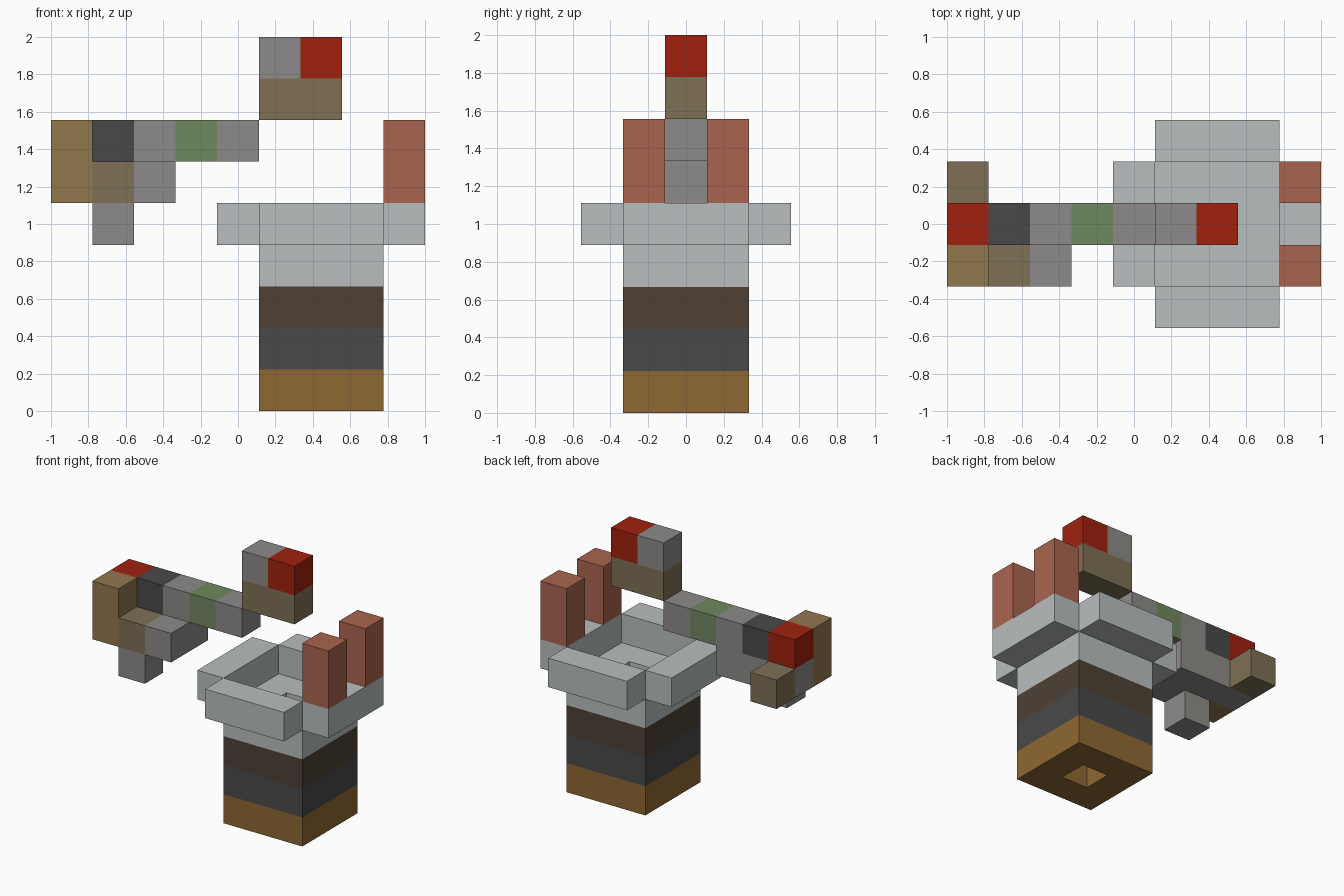
import bpy
import bmesh
from mathutils import Vector

default = bpy.data.objects.get("Cube")
if default:
    bpy.data.objects.remove(default)

UNIT = 2 / 9                             # side of one block
ORIGIN = Vector((-1, -2.5 * UNIT, 0))    # corner of the block grid


def linear(c):
    c /= 255
    return c / 12.92 if c <= 0.04045 else ((c + 0.055) / 1.055) ** 2.4


def material(name, *rgb):
    mat = bpy.data.materials.new(name)
    colour = (*[linear(c) for c in rgb], 1)
    mat.diffuse_color = colour
    mat.use_nodes = True
    bsdf = mat.node_tree.nodes["Principled BSDF"]
    bsdf.inputs["Base Color"].default_value = colour
    bsdf.inputs["Roughness"].default_value = 0.9
    return mat


PALE = material("pale grey", 185, 190, 190)
GREY = material("stone grey", 141, 139, 136)
DARK = material("dark grey", 73, 73, 73)
UMBER = material("dark brown", 78, 64, 53)
GOLD = material("golden brown", 142, 104, 50)
TAN = material("tan", 146, 120, 78)
TAUPE = material("taupe", 126, 112, 85)
GREEN = material("moss green", 111, 136, 95)
RED = material("red", 160, 33, 14)
CLAY = material("clay", 170, 100, 78)


def box(colour, x, y, z, nx=1, ny=1, nz=1):
    """Blocks of one colour, from a grid corner and a size in blocks."""
    return {(i, j, k): colour for i in range(x, x + nx)
            for j in range(y, y + ny) for k in range(z, z + nz)}


parts = {}

# hollow square tower in four coloured layers
tower = {}
for level, colour in enumerate((GOLD, DARK, UMBER, PALE)):
    tower |= box(colour, 5, 1, level, 3, 3)
    del tower[6, 2, level]
parts["tower"] = tower

# four overhanging bars around the open top
parts["rim_right"] = box(PALE, 4, 1, 4, ny=3)
parts["rim_left"] = box(PALE, 8, 1, 4, ny=3)
parts["rim_front"] = box(PALE, 5, 0, 4, nx=3)
parts["rim_back"] = box(PALE, 5, 4, 4, nx=3)

# twin posts standing on the rim
parts["front_post"] = box(CLAY, 8, 1, 5, nz=2)
parts["back_post"] = box(CLAY, 8, 3, 5, nz=2)

# floating beam with its lower course
beam = box(GREY, 0, 2, 5, nx=3)
for x, colour in enumerate((RED, DARK, GREY, GREEN, GREY)):
    beam |= box(colour, x, 2, 6)
parts["beam"] = beam

# blocks clustered on the beam's end
parts["beam_end_upright"] = box(TAN, 0, 1, 5, nz=2)
parts["beam_front_ledge"] = box(TAUPE, 1, 1, 5) | box(GREY, 2, 1, 5)
parts["beam_hanging_block"] = box(GREY, 1, 1, 4)
parts["beam_back_block"] = box(TAUPE, 0, 3, 5)

# floating cluster above the tower
parts["top_cluster"] = (box(TAUPE, 5, 2, 7, nx=2)
                        | box(GREY, 5, 2, 8) | box(RED, 6, 2, 8))

filled = set().union(*parts.values())


def build(name, cells):
    """Outer skin of the blocks, with flat areas of one colour merged."""
    mesh = bpy.data.meshes.new(name)
    mats = list(dict.fromkeys(cells.values()))
    for mat in mats:
        mesh.materials.append(mat)
    bm = bmesh.new()
    for cell, mat in cells.items():
        centre = Vector(cell) + Vector((0.5, 0.5, 0.5))
        for axis in range(3):
            for sign in (-1, 1):
                out = Vector((0, 0, 0))
                out[axis] = sign
                if tuple(int(c + o) for c, o in zip(cell, out)) in filled:
                    continue
                u = Vector((0, 0, 0))
                u[(axis + 1) % 3] = 1
                v = out.cross(u)
                ring = (-u - v, u - v, u + v, v - u)
                face = bm.faces.new([
                    bm.verts.new(ORIGIN + UNIT * (centre + (out + r) / 2))
                    for r in ring])
                face.material_index = mats.index(mat)
    bmesh.ops.remove_doubles(bm, verts=bm.verts, dist=0.001)
    bmesh.ops.dissolve_limit(bm, angle_limit=0.01, verts=bm.verts,
                             edges=bm.edges, delimit={'MATERIAL'})
    bm.to_mesh(mesh)
    bm.free()
    bpy.context.collection.objects.link(bpy.data.objects.new(name, mesh))


for part_name, part_cells in parts.items():
    build(part_name, part_cells)
